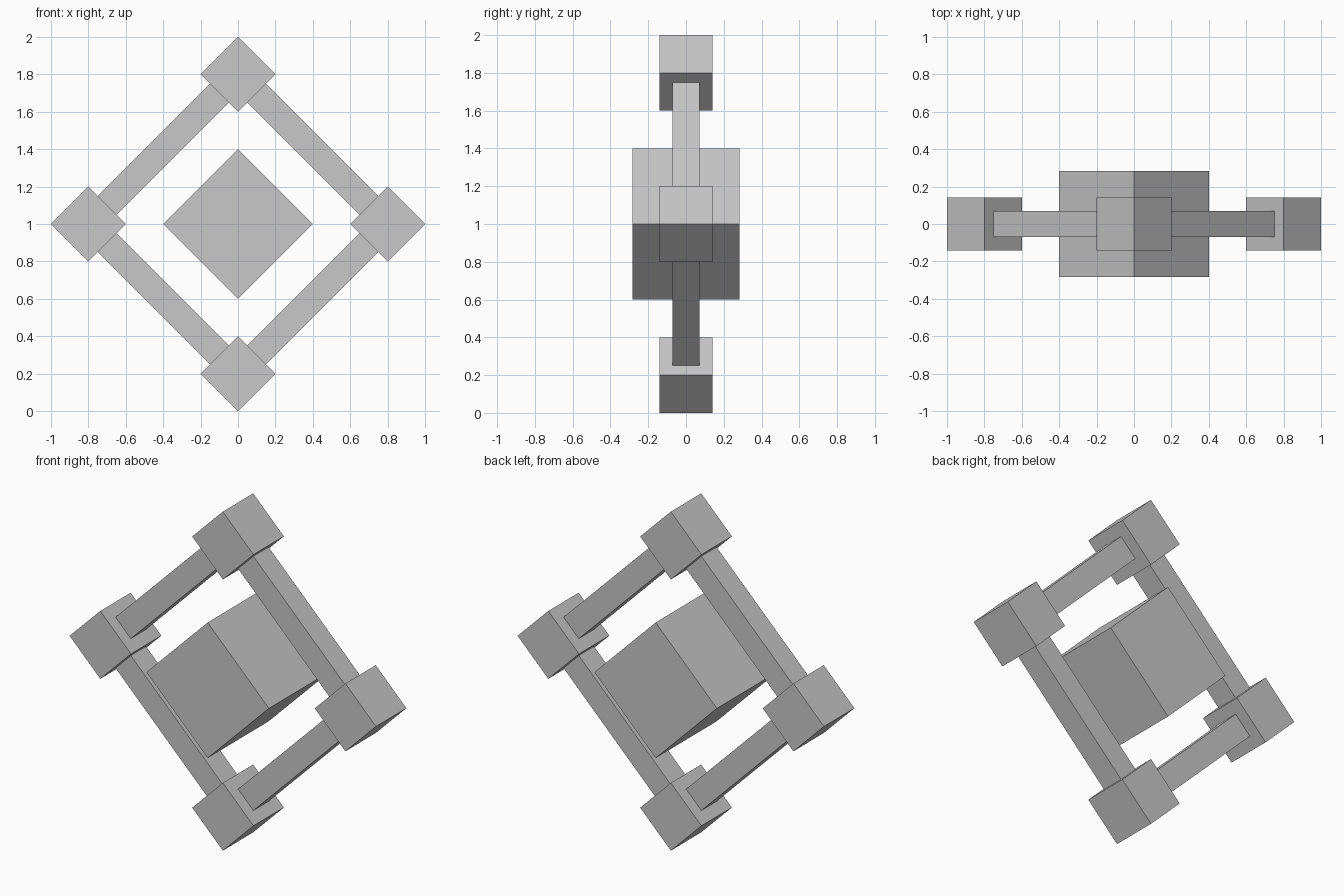
import bpy
from math import pi, sin, cos, sqrt

default = bpy.data.objects.get("Cube")
if default:
    bpy.data.objects.remove(default, do_unlink=True)

# One plain grey for everything
grey = bpy.data.materials.new("light grey")
grey.use_nodes = True
colour = (0.58, 0.58, 0.58, 1)
grey.diffuse_color = colour
grey.node_tree.nodes["Principled BSDF"].inputs["Base Color"].default_value = colour

CENTRE_Z = 1.0
CORNER = 0.4 / sqrt(2)      # corner cube side
CORE = 0.8 / sqrt(2)        # middle cube side
BAR = CORNER / 2            # bar thickness
SPAN = 0.8                  # centre to corner cube


def box(name, x, z, size, turn):
    """Box turned about the y axis."""
    bpy.ops.mesh.primitive_cube_add(size=1, location=(x, 0, z), rotation=(0, turn, 0))
    ob = bpy.context.object
    ob.name = name
    ob.scale = size
    bpy.ops.object.transform_apply(location=False, rotation=True, scale=True)
    ob.data.materials.append(grey)
    return ob


# Middle cube standing on its edge
box("core_cube", 0, CENTRE_Z, (CORE, CORE, CORE), pi / 4)

# Corner cubes, and bars running between their facing sides
bar_length = SPAN * sqrt(2) - CORNER
bar_offset = SPAN / sqrt(2)
corners = ("left", "top", "right", "bottom")
bars = ("upper_left", "upper_right", "lower_right", "lower_left")
for i in range(4):
    a = i * pi / 2
    box(corners[i] + "_corner_cube", SPAN * cos(a), CENTRE_Z + SPAN * sin(a),
        (CORNER, CORNER, CORNER), pi / 4)
    b = a + pi / 4
    box(bars[i] + "_bar", bar_offset * cos(b), CENTRE_Z + bar_offset * sin(b),
        (BAR, BAR, bar_length), -b)
